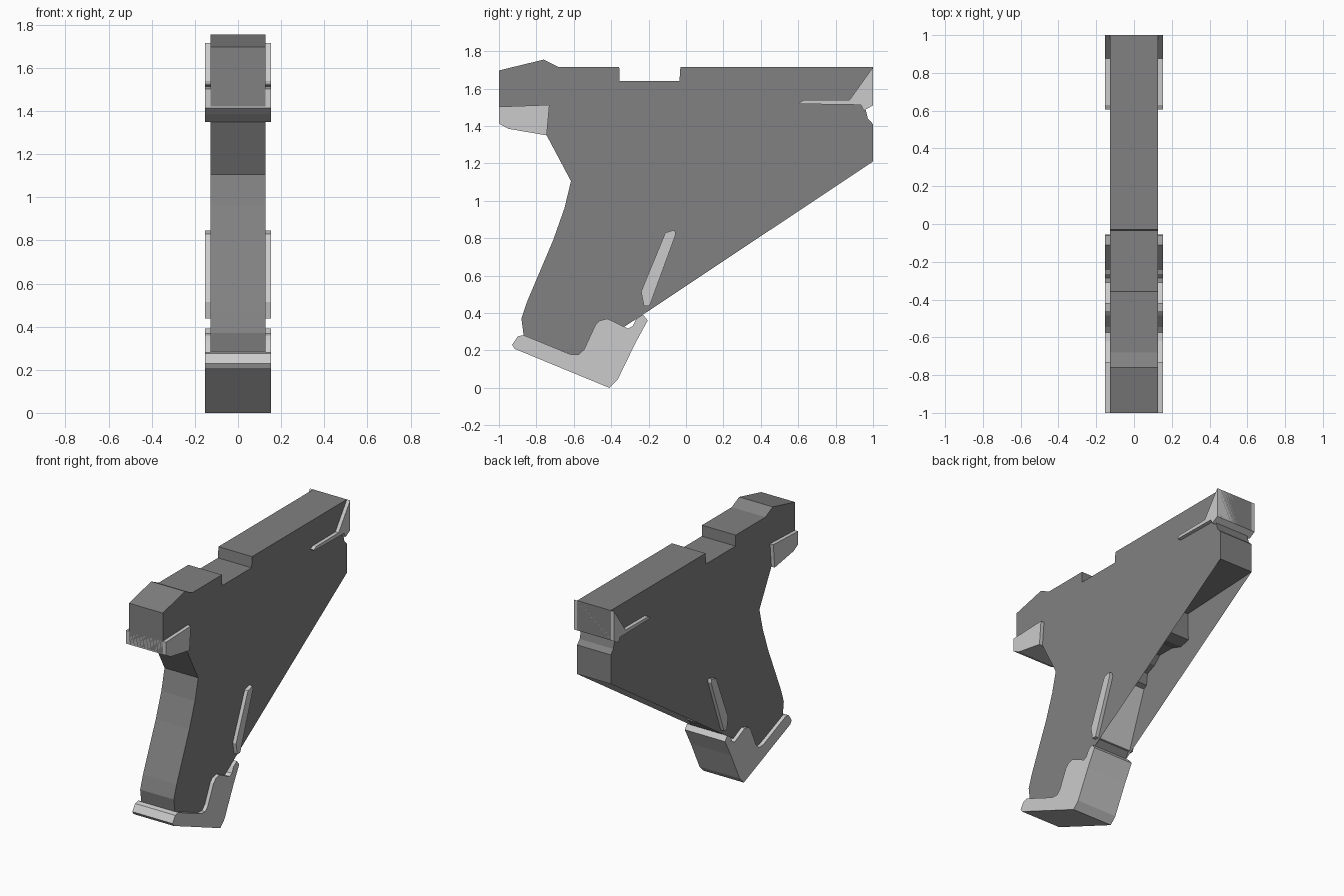
import bpy
import bmesh


def finish(name, bm):
    mesh = bpy.data.meshes.new(name)
    bm.to_mesh(mesh)
    bm.free()
    obj = bpy.data.objects.new(name, mesh)
    bpy.context.collection.objects.link(obj)
    return obj


def add_walls(bm, profile, half):
    # profile is counter-clockwise in (y, z)
    left = [bm.verts.new((-half, y, z)) for y, z in profile]
    right = [bm.verts.new((half, y, z)) for y, z in profile]
    n = len(profile)
    for i in range(n):
        j = (i + 1) % n
        bm.faces.new((left[i], left[j], right[j], right[i]))
    return left, right


def prism(name, profile, half):
    bm = bmesh.new()
    left, right = add_walls(bm, profile, half)
    bm.faces.new(right)
    bm.faces.new(left[::-1])
    bmesh.ops.recalc_face_normals(bm, faces=bm.faces)
    return finish(name, bm)


BODY = 0.128
WIDE = 0.153

# Outer outline shared by the walls and the side sheets: muzzle, top, back, grip
outline = [
    (1, 1.21), (1, 1.41), (0.972, 1.44), (0.96, 1.49), (1, 1.51), (1, 1.715),
    (-0.03, 1.715), (-0.035, 1.64), (-0.355, 1.64), (-0.357, 1.715),
    (-0.68, 1.715), (-0.76, 1.755), (-1, 1.697), (-1, 1.42), (-0.745, 1.35),
    (-0.615, 1.105), (-0.65, 0.96), (-0.71, 0.79), (-0.85, 0.46),
    (-0.88, 0.37), (-0.868, 0.28), (-0.58, 0.165), (-0.24, 0.385),
]

# Recessed underside between the side sheets, grip up to the muzzle
underside = [
    (-0.2, 0.45), (-0.06, 0.82), (-0.03, 0.84), (-0.02, 0.92), (0.05, 0.95),
    (0.1, 1.0), (0.22, 1.0), (0.31, 0.97), (0.38, 0.99), (0.375, 1.18),
]

# Body walls follow the recess, while the flat sides span across it
bm = bmesh.new()
add_walls(bm, outline + underside, BODY)
for x in (-BODY, BODY):
    ring = [bm.verts.new((x, y, z)) for y, z in outline]
    bm.faces.new(ring if x > 0 else ring[::-1])
bm.normal_update()
body = finish("body", bm)
dark = bpy.data.materials.new("dark_grey")
dark.diffuse_color = (0.22, 0.22, 0.22, 1)
body.data.materials.append(dark)

# Wider trim pieces wrapping the body
prism("muzzle_trim", [
    (1, 1.715), (0.875, 1.54), (0.63, 1.538), (0.605, 1.525), (0.61, 1.518),
    (0.935, 1.513), (0.95, 1.482), (1, 1.51)], WIDE)

prism("rear_block", [
    (-1, 1.503), (-0.73, 1.513), (-0.745, 1.35), (-0.95, 1.385),
    (-1, 1.413)], WIDE)

prism("grip_rail", [
    (-0.24, 0.515), (-0.11, 0.83), (-0.06, 0.845), (-0.055, 0.82),
    (-0.195, 0.437), (-0.225, 0.437)], WIDE)

prism("grip_base", [
    (-0.93, 0.23), (-0.9, 0.275), (-0.868, 0.282), (-0.62, 0.18),
    (-0.575, 0.177), (-0.545, 0.205), (-0.485, 0.335), (-0.46, 0.36),
    (-0.42, 0.37), (-0.31, 0.317), (-0.285, 0.33), (-0.265, 0.37),
    (-0.23, 0.392), (-0.205, 0.36), (-0.27, 0.24), (-0.365, 0.045),
    (-0.41, 0), (-0.915, 0.208)], WIDE)
